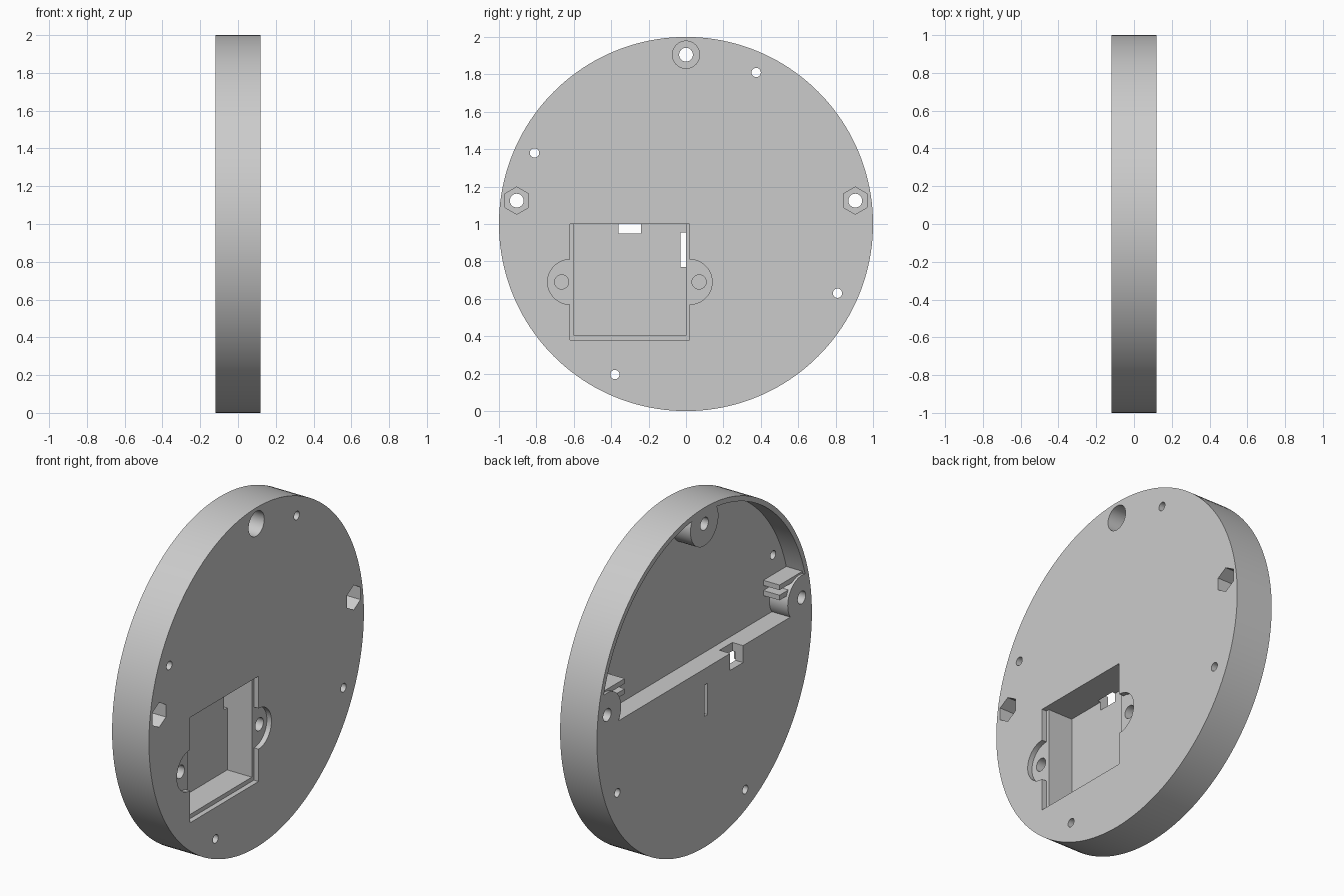
import bpy
import bmesh
from math import cos, sin, pi

if "Cube" in bpy.data.objects:
    bpy.data.objects.remove(bpy.data.objects["Cube"], do_unlink=True)

grey = bpy.data.materials.new("plain grey")
grey.use_nodes = True
colour = (0.6, 0.6, 0.6, 1)
grey.diffuse_color = colour
grey.node_tree.nodes["Principled BSDF"].inputs["Base Color"].default_value = colour

BACK, FRONT = -0.12, 0.12      # faces of the disc along x
POCKET_FLOOR = 0.0
LEDGE = 1.05


def prism(name, outline, x0, x1):
    """Extrude a (y, z) outline along x."""
    bm = bmesh.new()
    face = bm.faces.new([bm.verts.new((x0, y, z)) for y, z in outline])
    new = bmesh.ops.extrude_face_region(bm, geom=[face])["geom"]
    verts = [v for v in new if isinstance(v, bmesh.types.BMVert)]
    bmesh.ops.translate(bm, verts=verts, vec=(x1 - x0, 0, 0))
    bmesh.ops.recalc_face_normals(bm, faces=bm.faces)
    mesh = bpy.data.meshes.new(name)
    bm.to_mesh(mesh)
    bm.free()
    mesh.materials.append(grey)
    obj = bpy.data.objects.new(name, mesh)
    bpy.context.collection.objects.link(obj)
    return obj


def rod(name, y, z, r, x0, x1, sides=32):
    angles = [pi / 2 + 2 * pi * i / sides for i in range(sides)]
    return prism(name, [(y + r * cos(a), z + r * sin(a)) for a in angles], x0, x1)


def block(name, y0, y1, z0, z1, x0, x1):
    return prism(name, [(y0, z0), (y1, z0), (y1, z1), (y0, z1)], x0, x1)


def cut(target, cutter):
    """Subtract the cutter for good, then discard it."""
    cutter.hide_render = True
    mod = target.modifiers.new("cut", "BOOLEAN")
    mod.operation = "DIFFERENCE"
    mod.solver = "EXACT"
    mod.object = cutter
    bpy.ops.object.select_all(action="DESELECT")
    bpy.context.view_layer.objects.active = target
    target.select_set(True)
    bpy.ops.object.modifier_apply(modifier=mod.name)
    bpy.data.objects.remove(cutter, do_unlink=True)


disc = rod("round_housing", 0, 1, 1, BACK, FRONT, 160)

# Upper pocket in the back, leaving a thin rim, bosses and board clips
pocket = rod("pocket", 0, 1, 0.97, -0.2, POCKET_FLOOR, 160)
cut(pocket, block("lower_half", -1.1, 1.1, -0.1, LEDGE, -0.3, 0.3))
mounts = [(0, 1.905), (-0.905, 1.125), (0.905, 1.125)]
for y, z in mounts:
    cut(pocket, rod("boss", y, z, 0.13, -0.3, 0.3, 48))
for side in (-1, 1):
    for z in (1.175, 1.235):
        y0, y1 = sorted((side * 0.72, side * 1.1))
        cut(pocket, block("clip", y0, y1, z, z + 0.03, -0.105, 0.1))
cut(disc, pocket)

# Mounting holes: round counterbore on top, hex nut seats at the sides
for (y, z), sides in zip(mounts, (40, 6, 6)):
    cut(disc, rod("bolt_hole", y, z, 0.037, -0.3, 0.3))
    cut(disc, rod("bolt_seat", y, z, 0.073, 0.02, 0.3, sides))

# Small through holes
for y, z in [(0.375, 1.81), (-0.81, 1.38), (0.81, 0.63), (-0.38, 0.195)]:
    cut(disc, rod("pin_hole", y, z, 0.025, -0.3, 0.3, 24))

# Compartment in the front with a shallow cover seat and screw ears
cut(disc, block("cover_seat", -0.62, 0.02, 0.38, 1.0, 0.09, 0.3))
for y, screw_y in ((-0.62, -0.665), (0.02, 0.07)):
    cut(disc, rod("ear", y, 0.69, 0.12, 0.09, 0.3, 48))
    cut(disc, rod("screw_hole", screw_y, 0.69, 0.038, -0.04, 0.3))
cut(disc, block("compartment", -0.6, 0.0, 0.405, 1.0, -0.07, 0.3))

# Wire slots from the compartment to the back
cut(disc, block("wire_notch", -0.36, -0.24, 0.95, 1.1, -0.3, -0.05))
cut(disc, block("wire_slot", -0.03, 0.0, 0.77, 0.955, -0.3, 0.0))

bpy.ops.object.select_all(action="DESELECT")
disc.select_set(True)
bpy.context.view_layer.objects.active = disc
bpy.ops.object.shade_smooth_by_angle(angle=pi / 6)
